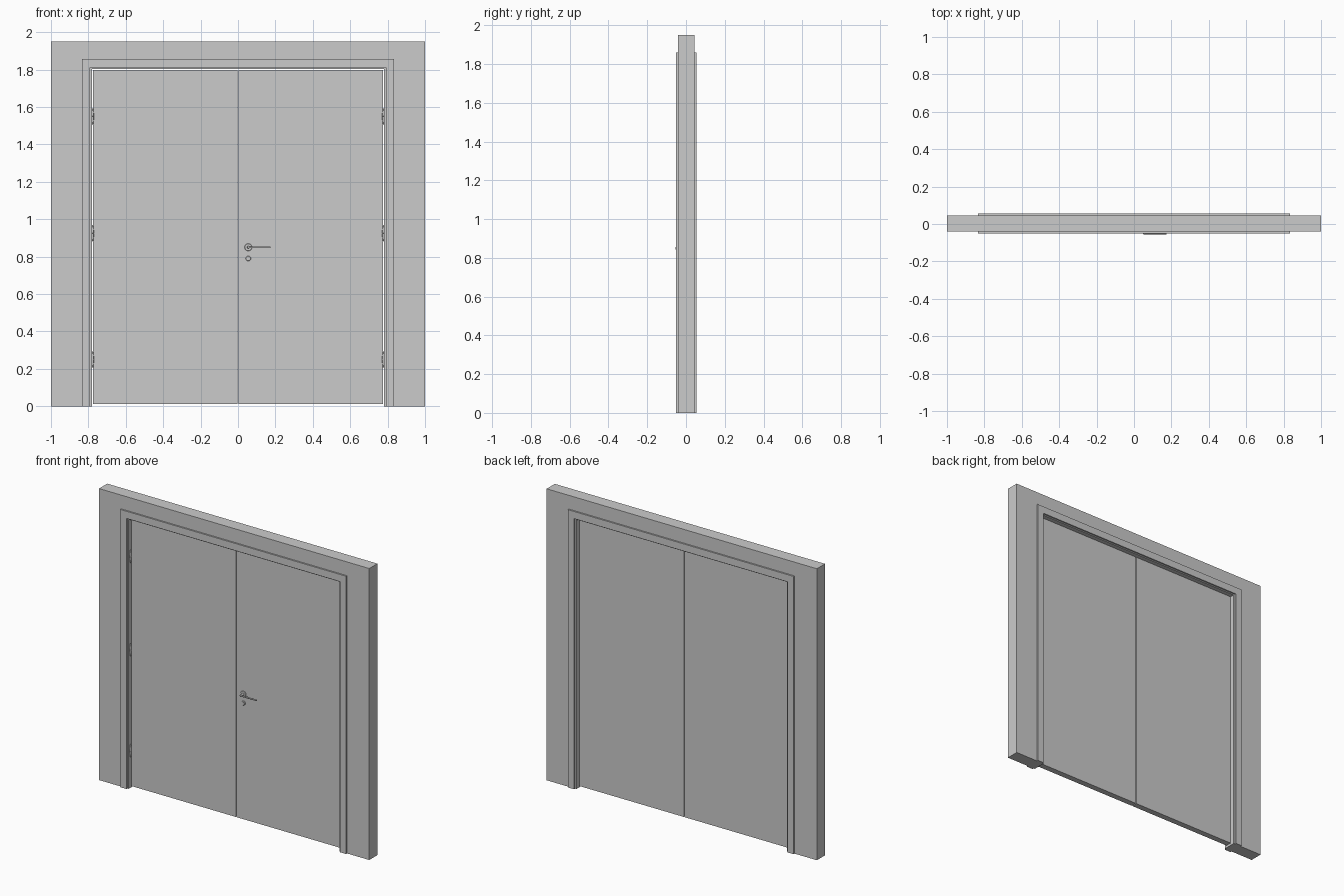
import bpy, bmesh, math
from mathutils import Matrix, Vector

if "Cube" in bpy.data.objects:
    bpy.data.objects.remove(bpy.data.objects["Cube"])


def finish(name, bm):
    bmesh.ops.recalc_face_normals(bm, faces=bm.faces)
    me = bpy.data.meshes.new(name)
    bm.to_mesh(me)
    bm.free()
    ob = bpy.data.objects.new(name, me)
    bpy.context.collection.objects.link(ob)
    return ob


def box(name, x0, x1, y0, y1, z0, z1):
    bm = bmesh.new()
    bmesh.ops.create_cube(bm, size=1)
    for v in bm.verts:
        v.co = ((x0, x1)[v.co.x > 0], (y0, y1)[v.co.y > 0], (z0, z1)[v.co.z > 0])
    return finish(name, bm)


def surround(name, xo, zo, xi, zi, y0, y1):
    """Upside-down U with mitred corners, extruded from y0 to y1."""
    bm = bmesh.new()
    outer = [(-xo, 0), (-xo, zo), (xo, zo), (xo, 0)]
    inner = [(-xi, 0), (-xi, zi), (xi, zi), (xi, 0)]
    o = [bm.verts.new((x, y0, z)) for x, z in outer]
    i = [bm.verts.new((x, y0, z)) for x, z in inner]
    faces = [bm.faces.new((o[k], o[k + 1], i[k + 1], i[k])) for k in range(3)]
    ext = bmesh.ops.extrude_face_region(bm, geom=faces, use_keep_orig=True)
    verts = [g for g in ext["geom"] if isinstance(g, bmesh.types.BMVert)]
    bmesh.ops.translate(bm, verts=verts, vec=(0, y1 - y0, 0))
    return finish(name, bm)


def lathe(name, profile, origin, axis, steps=24):
    """Revolve (radius, height) points around the given axis."""
    bm = bmesh.new()
    vs = [bm.verts.new((r, 0, h)) for r, h in profile]
    es = [bm.edges.new(p) for p in zip(vs, vs[1:])]
    bmesh.ops.spin(bm, geom=vs + es, cent=(0, 0, 0), axis=(0, 0, 1),
                   angle=math.tau, steps=steps, use_duplicate=False)
    bmesh.ops.remove_doubles(bm, verts=bm.verts, dist=1e-5)
    rot = Vector((0, 0, 1)).rotation_difference(Vector(axis)).to_matrix().to_4x4()
    bm.transform(Matrix.Translation(origin) @ rot)
    ob = finish(name, bm)
    bpy.ops.object.select_all(action='DESELECT')
    bpy.context.view_layer.objects.active = ob
    ob.select_set(True)
    bpy.ops.object.shade_smooth_by_angle(angle=math.radians(35))
    return ob


FRONT, BACK = -0.02, 0.02   # door leaf faces

# wall, jamb lining and casings on both faces
surround("wall", 1.0, 1.95, 0.79, 1.81, -0.041, 0.045)
surround("jamb_lining", 0.79, 1.81, 0.78, 1.803, -0.041, 0.045)
surround("front_casing", 0.835, 1.858, 0.79, 1.81, -0.051, -0.041)
surround("back_casing", 0.835, 1.858, 0.79, 1.81, 0.045, 0.055)

# two door leaves and their hinges
for side, s in (("left", -1), ("right", 1)):
    a, b = sorted((s * 0.0025, s * 0.776))
    box(side + "_door_leaf", a, b, FRONT, BACK, 0.012, 1.799)
    for n, z in enumerate((0.25, 0.925, 1.55)):
        lathe(f"{side}_hinge_barrel_{n}",
              [(0, -0.043), (0.003, -0.042), (0.0055, -0.025), (0.0065, -0.001),
               (0.0055, 0), (0.0065, 0.001), (0.0055, 0.025), (0.003, 0.042), (0, 0.043)],
              (s * 0.777, FRONT - 0.005, z), (0, 0, 1), 16)

# lever handle on the right leaf
hx, hz = 0.055, 0.85
lathe("handle_rose", [(0, 0), (0.02, 0), (0.02, 0.004), (0.018, 0.006), (0, 0.006)],
      (hx, FRONT, hz), (0, -1, 0), 32)
lathe("handle_neck", [(0, 0), (0.007, 0), (0.007, 0.032), (0.005, 0.034), (0, 0.034)],
      (hx, FRONT, hz), (0, -1, 0))
lathe("handle_lever", [(0, 0), (0.004, 0), (0.005, 0.001), (0.005, 0.122), (0.004, 0.123), (0, 0.123)],
      (hx - 0.004, -0.05, hz), (1, 0, 0))

# keyhole rose with cylinder
lathe("key_rose", [(0, 0), (0.014, 0), (0.014, 0.004), (0.012, 0.006), (0.006, 0.006),
                   (0.006, 0.009), (0, 0.009)], (hx, FRONT, 0.79), (0, -1, 0), 32)
